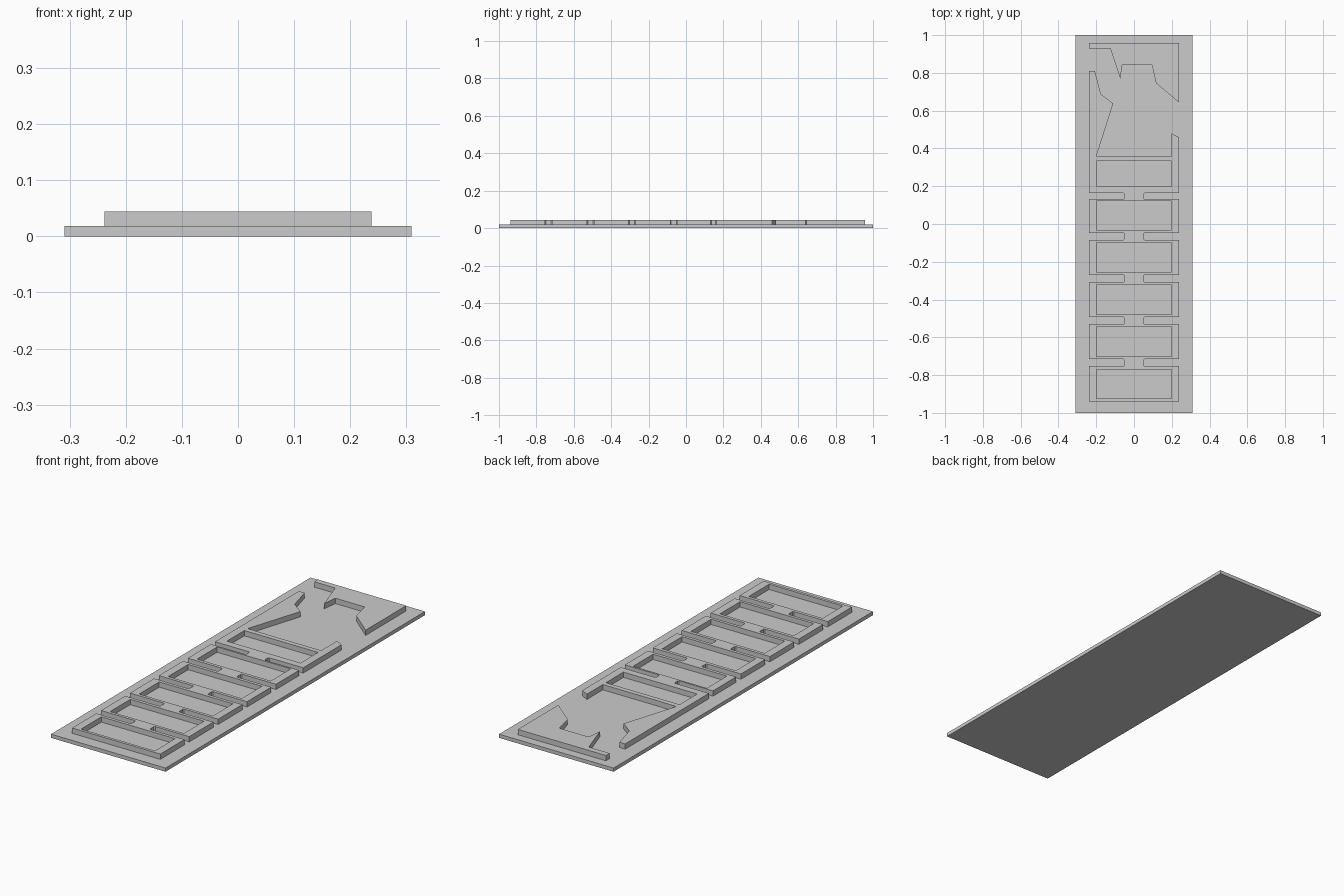
import bpy, bmesh

if "Cube" in bpy.data.objects:
    bpy.data.objects.remove(bpy.data.objects["Cube"])

BASE_TOP, RELIEF_TOP = 0.018, 0.044
EDGE, INNER = 0.238, 0.199

grey = bpy.data.materials.new("light grey")
grey.diffuse_color = (0.6, 0.6, 0.6, 1)
grey.use_nodes = True
grey.node_tree.nodes["Principled BSDF"].inputs["Base Color"].default_value = grey.diffuse_color


def slab(name, loops, z0, z1):
    """Extrude an outline (first loop) with holes (other loops) from z0 to z1."""
    curve = bpy.data.curves.new(name + "_profile", 'CURVE')
    curve.dimensions = '2D'
    curve.fill_mode = 'BOTH'
    curve.extrude = (z1 - z0) / 2
    for loop in loops:
        spline = curve.splines.new('POLY')
        spline.points.add(len(loop) - 1)
        for point, (x, y) in zip(spline.points, loop):
            point.co = (x, y, 0, 1)
        spline.use_cyclic_u = True
    temp = bpy.data.objects.new(name + "_temp", curve)
    bpy.context.collection.objects.link(temp)
    deps = bpy.context.evaluated_depsgraph_get()
    mesh = bpy.data.meshes.new_from_object(temp.evaluated_get(deps))
    bpy.data.objects.remove(temp)
    bm = bmesh.new()
    bm.from_mesh(mesh)
    bmesh.ops.remove_doubles(bm, verts=bm.verts, dist=1e-5)
    bmesh.ops.translate(bm, verts=bm.verts, vec=(0, 0, (z0 + z1) / 2))
    bmesh.ops.recalc_face_normals(bm, faces=bm.faces)
    for face in bm.faces:
        face.smooth = False
    bm.to_mesh(mesh)
    bm.free()
    mesh.materials.clear()
    mesh.materials.append(grey)
    obj = bpy.data.objects.new(name, mesh)
    bpy.context.collection.objects.link(obj)
    return obj


def rect(x, y0, y1):
    return [(-x, y0), (x, y0), (x, y1), (-x, y1)]


# Base plate
slab("base_plate", [rect(0.309, -1, 1)], 0, BASE_TOP)

# Side notches between the rungs, top to bottom, with chamfered inner ends
notches = [(0.163, 0.132)] + [(-0.047 - 0.223 * i, -0.084 - 0.223 * i) for i in range(4)]
right_side = []
for top, bottom in notches:
    right_side += [(EDGE, top), (0.055, top), (0.05, top - 0.005),
                   (0.05, bottom + 0.005), (0.055, bottom), (EDGE, bottom)]
right_side.append((EDGE, -0.939))
left_side = [(-x, y) for x, y in reversed(right_side)]

# Jagged upper end: left wing, crossbar and right post
broken_end = [(-EDGE, 0.809), (-0.207, 0.809), (-0.175, 0.687), (-0.110, 0.638),
              (-0.199, 0.359), (-0.1, 0.357), (INNER, 0.357), (INNER, 0.48), (EDGE, 0.459)]

# Rectangular windows in the ladder
windows = [rect(INNER, 0.198, 0.333)]
windows += [rect(INNER, -0.031 - 0.2235 * i, 0.123 - 0.223 * i) for i in range(5)]
slab("ladder_frame", [right_side + left_side + broken_end] + windows, BASE_TOP, RELIEF_TOP)

# Separate broken piece at the far end
fragment = [(-EDGE, 0.957), (EDGE, 0.957), (EDGE, 0.644), (0.117, 0.745), (0.095, 0.841),
            (-0.063, 0.841), (-0.072, 0.767), (-0.125, 0.928), (-EDGE, 0.928)]
slab("end_fragment", [fragment], BASE_TOP, RELIEF_TOP)
